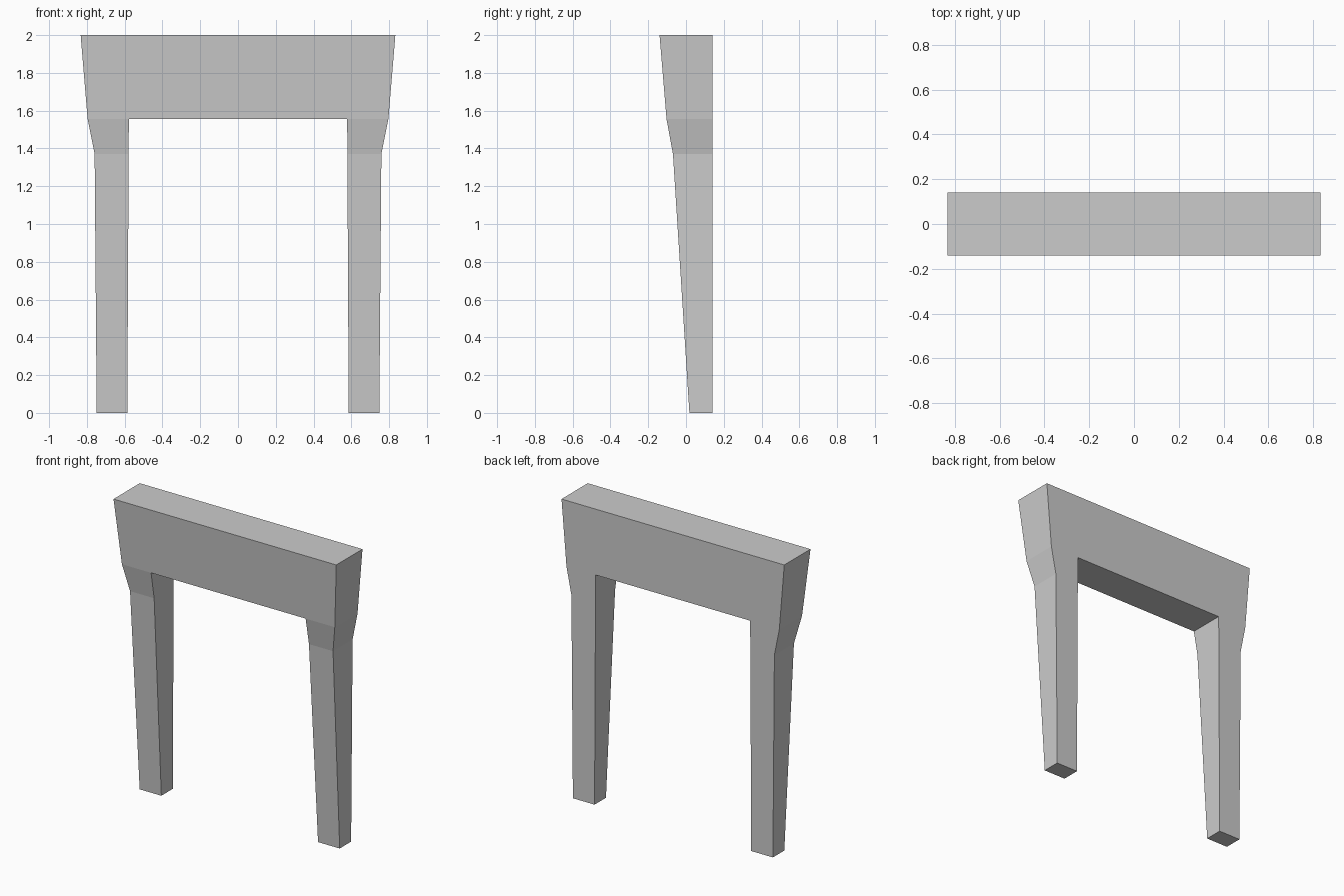
import bpy, bmesh

if "Cube" in bpy.data.objects:
    bpy.data.objects.remove(bpy.data.objects["Cube"])

BACK = 0.14
# leg sections: z, inner x, outer x, front y
SECTIONS = [
    (0.0, 0.586, 0.748, 0.018),
    (1.37, 0.579, 0.759, -0.069),
    (1.555, 0.578, 0.796, -0.103),
]
TOP_Z, TOP_X, TOP_FRONT = 2.0, 0.833, -0.14

bm = bmesh.new()


def ring(z, x0, x1, front):
    """Four corners: inner front, outer front, outer back, inner back."""
    return [bm.verts.new(p) for p in
            ((x0, front, z), (x1, front, z), (x1, BACK, z), (x0, BACK, z))]


# Right leg: tapered sections joined into a tube, closed at the foot
rings = [ring(*s) for s in SECTIONS]
bm.faces.new(rings[0][::-1])
for a, b in zip(rings, rings[1:]):
    for i in range(4):
        j = (i + 1) % 4
        bm.faces.new((a[i], a[j], b[j], b[i]))

# Right half of the beam, open at the centre line for mirroring
inner_f, outer_f, outer_b, inner_b = rings[-1]
z_under, front_under = SECTIONS[-1][0], SECTIONS[-1][3]
mid_f = bm.verts.new((0, front_under, z_under))
mid_b = bm.verts.new((0, BACK, z_under))
top = ring(TOP_Z, 0, TOP_X, TOP_FRONT)
bm.faces.new((mid_f, inner_f, outer_f, top[1], top[0]))
bm.faces.new((outer_b, inner_b, mid_b, top[3], top[2]))
bm.faces.new((outer_f, outer_b, top[2], top[1]))
bm.faces.new((mid_f, mid_b, inner_b, inner_f))
bm.faces.new(top)
bmesh.ops.recalc_face_normals(bm, faces=bm.faces)

mesh = bpy.data.meshes.new("leg_frame")
bm.to_mesh(mesh)
bm.free()
frame = bpy.data.objects.new("leg_frame", mesh)
bpy.context.collection.objects.link(frame)

# Left half
mirror = frame.modifiers.new("mirror", 'MIRROR')
mirror.use_axis[0] = True
mirror.use_clip = True
